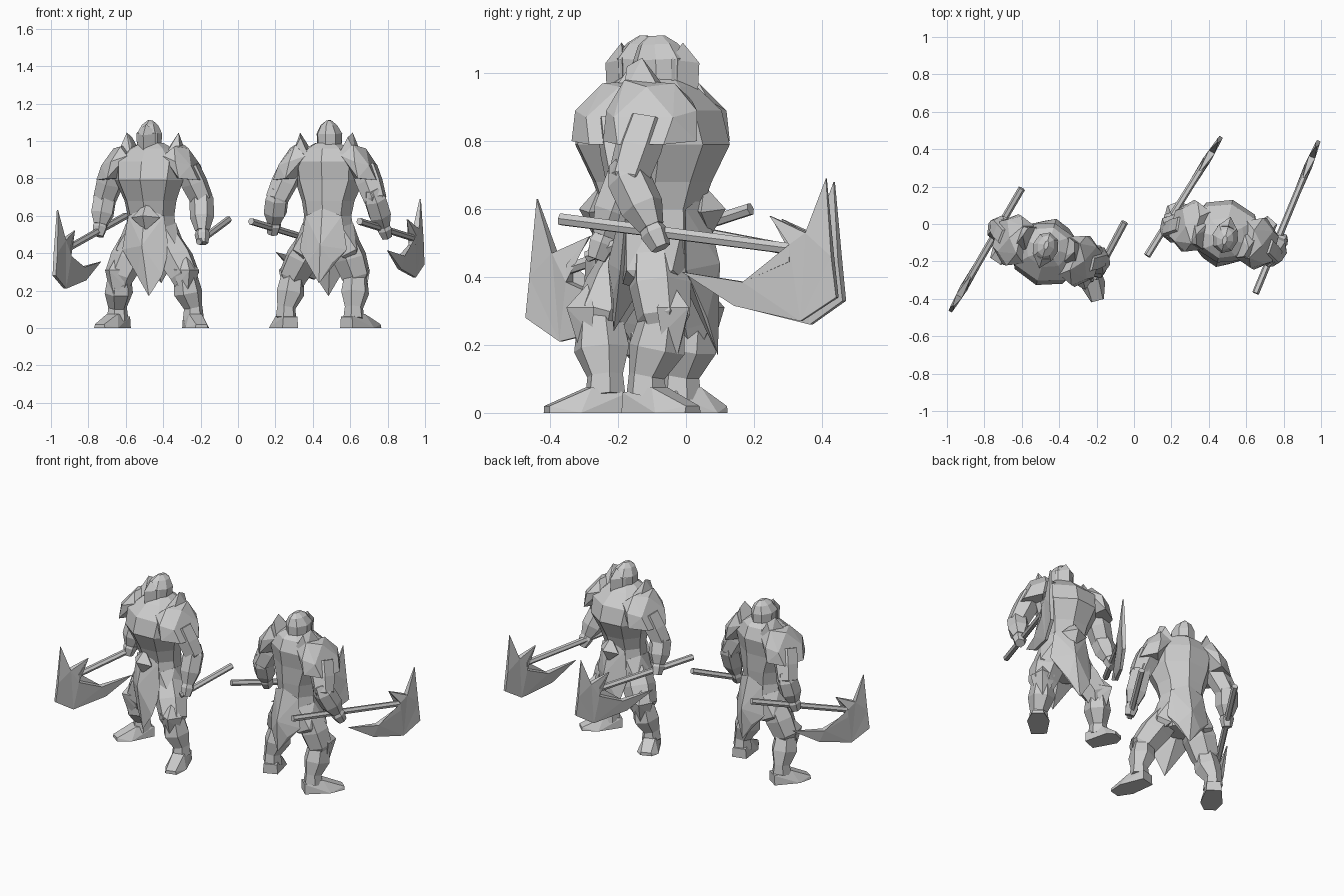
import bpy, bmesh, math
from mathutils import Vector, Matrix

cube = bpy.data.objects.get("Cube")
if cube:
    bpy.data.objects.remove(cube, do_unlink=True)

STONE = bpy.data.materials.new("grey_stone")
STONE.use_nodes = True
STONE.diffuse_color = (0.6, 0.6, 0.6, 1)
STONE.node_tree.nodes["Principled BSDF"].inputs["Base Color"].default_value = (0.6, 0.6, 0.6, 1)


def finish(name, bm, matrix):
    bmesh.ops.recalc_face_normals(bm, faces=bm.faces[:])
    mesh = bpy.data.meshes.new(name)
    bm.to_mesh(mesh)
    bm.free()
    mesh.materials.append(STONE)
    obj = bpy.data.objects.new(name, mesh)
    obj.matrix_world = matrix
    bpy.context.collection.objects.link(obj)


def hull(name, points, matrix):
    """Faceted convex plate around a few points."""
    bm = bmesh.new()
    for p in points:
        bm.verts.new(p)
    res = bmesh.ops.convex_hull(bm, input=bm.verts[:])
    loose = {v for v in res["geom_interior"] + res["geom_unused"] if isinstance(v, bmesh.types.BMVert)}
    bmesh.ops.delete(bm, geom=[v for v in loose if not v.link_faces], context='VERTS')
    finish(name, bm, matrix)


def tube(name, rings, matrix, sides=7):
    """Loft of elliptical rings (centre, rx, ry) across the overall axis."""
    axis = Vector(rings[-1][0]) - Vector(rings[0][0])
    turn = Vector((0, 0, 1)).rotation_difference(axis.normalized())
    bm = bmesh.new()
    loops = []
    for c, rx, ry in rings:
        loop = []
        for i in range(sides):
            a = math.tau * i / sides - math.pi / 2
            loop.append(bm.verts.new(Vector(c) + turn @ Vector((rx * math.cos(a), ry * math.sin(a), 0))))
        loops.append(loop)
    for a, b in zip(loops, loops[1:]):
        for i in range(sides):
            j = (i + 1) % sides
            bm.faces.new((a[i], a[j], b[j], b[i]))
    bm.faces.new(loops[0])
    bm.faces.new(loops[-1])
    finish(name, bm, matrix)


# Axe head outline: along the shaft, up, half thickness
BLADE = [(.09, .21, .004), (.11, -.02, .012), (.125, -.14, .01), (.01, -.21, .008),
         (-.2, -.165, .01), (-.37, -.065, .003), (-.17, -.095, .018), (-.02, -.035, .022),
         (-.02, .015, .022), (-.09, .1, .004), (.03, .05, .018)]


def axe(name, pommel, head, blade=True):
    p, h = Vector(pommel), Vector(head)
    tube(name + "_shaft", [(p, .019, .019), (h, .018, .018)], Matrix(), 6)
    if not blade:
        return
    d = h - p
    along = Vector((d.x, d.y, 0)).normalized()
    normal = Vector((-along.y, along.x, 0))
    bm = bmesh.new()
    sheets = [[bm.verts.new(h + along * s + Vector((0, 0, t)) + normal * w * k) for s, t, w in BLADE]
              for k in (-1, 1)]
    front, back = sheets
    for i in range(len(BLADE)):
        j = (i + 1) % len(BLADE)
        bm.faces.new((front[i], front[j], back[j], back[i]))
    caps = [bm.faces.new(front), bm.faces.new(back[::-1])]
    bmesh.ops.triangulate(bm, faces=caps)
    finish(name + "_blade", bm, Matrix())


def warrior(tag, centre, yaw, hands, feet):
    M = Matrix.Translation(centre) @ Matrix.Rotation(math.radians(yaw), 4, 'Z')
    inv = M.inverted()

    # Trunk and hood
    tube(tag + "_torso", [((0, .01, .38), .11, .08), ((0, 0, .47), .15, .125), ((0, 0, .6), .13, .115),
                          ((0, -.01, .68), .145, .135), ((0, -.035, .79), .19, .165),
                          ((0, -.015, .89), .2, .16), ((0, .01, .96), .12, .11),
                          ((0, .01, .99), .065, .07)], M, 8)
    tube(tag + "_hood", [((-.01, .01, .88), .045, .06), ((-.01, .005, .96), .066, .082),
                         ((-.01, .005, 1.04), .07, .086), ((-.01, .015, 1.085), .045, .06),
                         ((-.01, .02, 1.11), .012, .025)], M, 8)
    hull(tag + "_face_plate", [(-.01, -.105, .93), (-.01, -.11, 1.03), (-.01, -.06, 1.09),
                               (-.065, -.04, .95), (.045, -.04, .95),
                               (-.07, -.04, 1.04), (.05, -.04, 1.04)], M)
    # Waist cloth and buckle
    for part, k, tip_x, tip_z in (("front", -1, .035, .17), ("back", 1, .01, .24)):
        pts = [(0, .17 * k, .44), (tip_x, .155 * k, tip_z), (0, .05 * k, .4), (0, .12 * k, .64)]
        for x in (-1, 1):
            pts += [(.1 * x, .09 * k, .6), (.13 * x, .1 * k, .42),
                    (.07 * x + tip_x, .14 * k, tip_z + .11)]
        hull(tag + "_" + part + "_cloth", pts, M)
    hull(tag + "_buckle", [(-.07, -.13, .59), (.09, -.13, .59), (.01, -.14, .52), (.01, -.12, .67),
                           (.01, -.185, .6), (.01, -.08, .6)], M)

    for side, s in (("right", -1), ("left", 1)):
        name = tag + "_" + side

        def mir(pts):
            return [(x * s, y, z) for x, y, z in pts]

        # Shoulder armour, collar spike, hip plate
        hull(name + "_shoulder", mir([(.1, -.11, .92), (.1, .1, .92), (.15, -.07, .97), (.16, .08, .98),
                                      (.21, 0, .96), (.18, -.145, .89), (.18, .13, .89), (.25, -.09, .87),
                                      (.25, .09, .87), (.285, -.07, .79), (.285, .07, .79),
                                      (.2, -.15, .8), (.2, .135, .8), (.14, 0, .8)]), M)
        hull(name + "_collar", mir([(.145, .03, 1.045), (.13, .08, 1.02), (.08, .1, .92), (.17, .08, .94),
                                    (.17, -.03, .95), (.1, -.05, .93), (.11, .0, .98)]), M)
        hull(name + "_hip_plate", mir([(.1, -.08, .54), (.1, .09, .54), (.14, 0, .56), (.175, -.07, .42),
                                       (.175, .07, .42), (.155, 0, .35), (.1, -.1, .38), (.1, .1, .38)]), M)

        # Arm, reaching for the weapon
        hand = inv @ Vector(hands[side])
        shoulder, elbow = Vector((.2 * s, 0, .86)), Vector((.27 * s, .04, .69))
        tube(name + "_upper_arm", [(shoulder, .065, .075), (shoulder.lerp(elbow, .5), .07, .075),
                                   (elbow, .062, .065), (elbow - Vector((0, 0, .06)), .035, .035)], M, 6)
        d = (hand - elbow).normalized()
        tube(name + "_forearm", [(elbow - d * .06, .035, .04), (elbow, .065, .065),
                                 (elbow.lerp(hand, .5), .064, .066), (elbow.lerp(hand, .85), .038, .04)], M, 6)
        tube(name + "_hand", [(hand - d * .045, .028, .032), (hand - d * .01, .042, .042),
                              (hand + d * .04, .03, .03)], M, 6)

        # Leg, with a bent knee over the foot
        heel, toe = (inv @ Vector((x, y, 0)) for x, y in feet[side])
        f = (toe - heel).normalized()
        w = Vector((-f.y, f.x, 0))
        up = Vector((0, 0, 1))
        ankle = heel + f * .06 + up * .05
        hip = Vector((.085 * s, 0, .47))
        knee = hip.lerp(ankle, .6) + f * .05
        knee.z = .28
        tube(name + "_thigh", [(hip, .08, .085), (hip.lerp(knee, .5), .09, .1),
                               (knee, .078, .085), (knee - up * .06, .045, .05)], M, 6)
        tube(name + "_shin", [(ankle, .058, .062), (ankle + up * .06, .05, .055),
                              (ankle.lerp(knee, .6), .076, .085), (knee + up * .02, .06, .065)], M, 6)
        k = knee + f * .035
        hull(name + "_knee_guard", [k + up * .1, k + f * .065 + up * .03, k - up * .11 + f * .02,
                                    k + w * .07 + up * .03, k - w * .07 + up * .03,
                                    k + w * .05 - up * .05, k - w * .05 - up * .05], M)
        foot = []
        for q in (-1, 1):
            foot += [heel + w * .045 * q, heel + w * .04 * q + up * .06, heel + f * .11 + w * .035 * q + up * .075,
                     heel + f * .15 + w * .065 * q, toe + w * .035 * q, toe + w * .03 * q + up * .02]
        hull(name + "_foot", foot, M)


# First warrior, facing forward
warrior("first", (-.465, -.135, 0), -17,
        {"right": (-.74, -.05, .53), "left": (-.19, -.25, .49)},
        {"right": ((-.61, -.01), (-.74, -.2)), "left": ((-.255, -.18), (-.195, -.41))})
axe("first_right_axe", (-.6, .19, .6), (-.92, -.36, .42))
axe("first_left_axe", (-.05, .01, .58), (-.21, -.29, .46), blade=False)

# Second warrior, facing backward
warrior("second", (.48, -.065, 0), 166,
        {"right": (.785, -.09, .52), "left": (.19, .02, .54)},
        {"right": ((.58, -.16), (.74, .02)), "left": ((.28, -.07), (.21, .11))})
axe("second_right_axe", (.65, -.37, .57), (.94, .33, .48))
axe("second_left_axe", (.07, -.17, .57), (.4, .36, .47))
